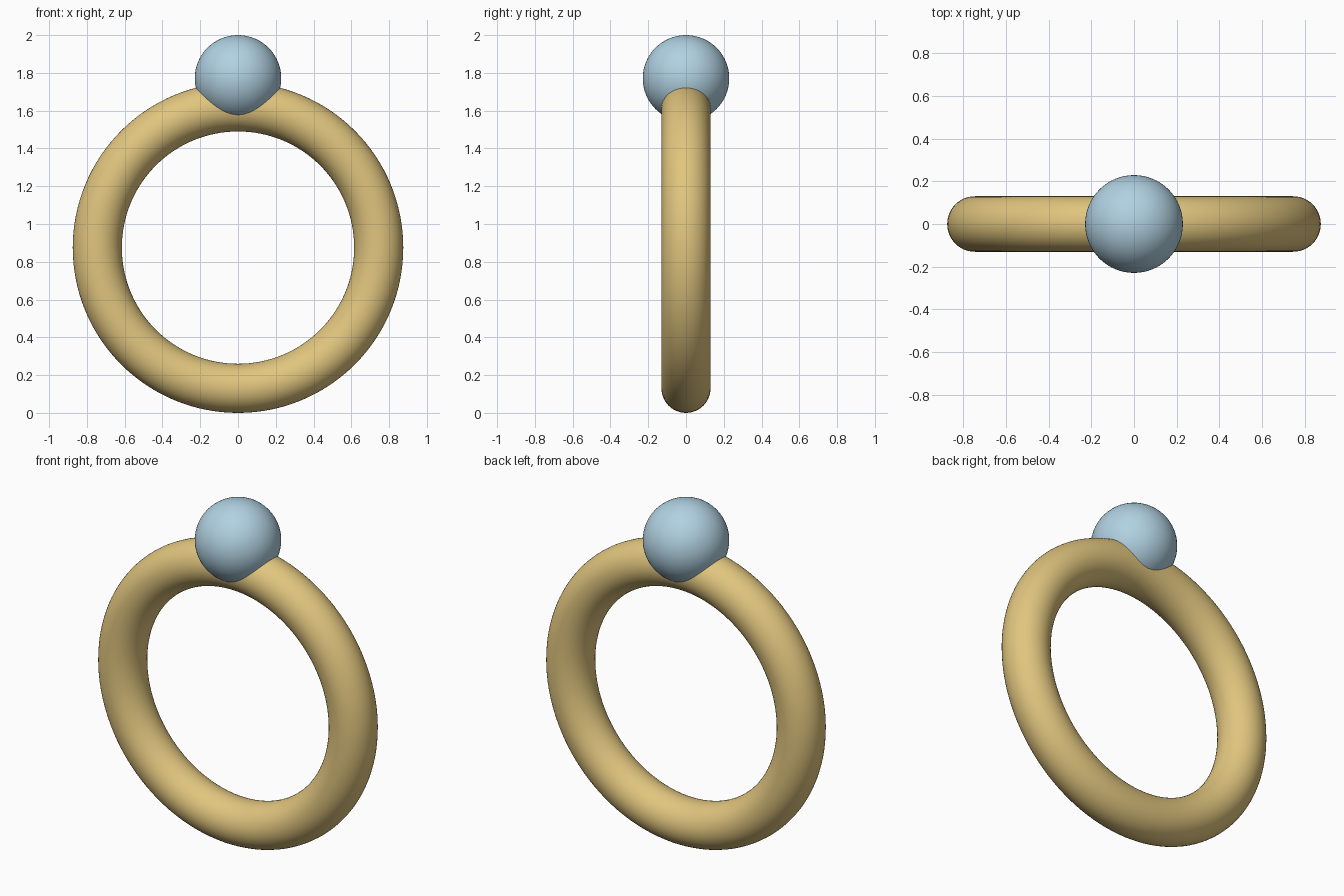
import bpy
import math

cube = bpy.data.objects.get("Cube")
if cube:
    bpy.data.objects.remove(cube, do_unlink=True)


def make_material(name, rgb):
    mat = bpy.data.materials.new(name)
    mat.use_nodes = True
    color = (*rgb, 1.0)
    mat.diffuse_color = color
    mat.node_tree.nodes["Principled BSDF"].inputs["Base Color"].default_value = color
    return mat


def finish(name, mat):
    obj = bpy.context.object
    obj.name = name
    obj.data.materials.append(mat)
    bpy.ops.object.shade_smooth()
    return obj


gold = make_material("warm gold", (0.75, 0.56, 0.21))
pale_blue = make_material("pale blue", (0.44, 0.64, 0.76))

# Round band, standing upright and facing the front
MAJOR, MINOR = 0.745, 0.13
bpy.ops.mesh.primitive_torus_add(
    major_segments=128, minor_segments=48, major_radius=MAJOR, minor_radius=MINOR,
    location=(0, 0, MAJOR + MINOR), rotation=(math.pi / 2, 0, 0))
finish("ring_band", gold)

# Ball-shaped stone sunk into the top of the band
RADIUS = 0.229
bpy.ops.mesh.primitive_uv_sphere_add(
    segments=64, ring_count=32, radius=RADIUS, location=(0, 0, 2 - RADIUS))
finish("ring_stone", pale_blue)
